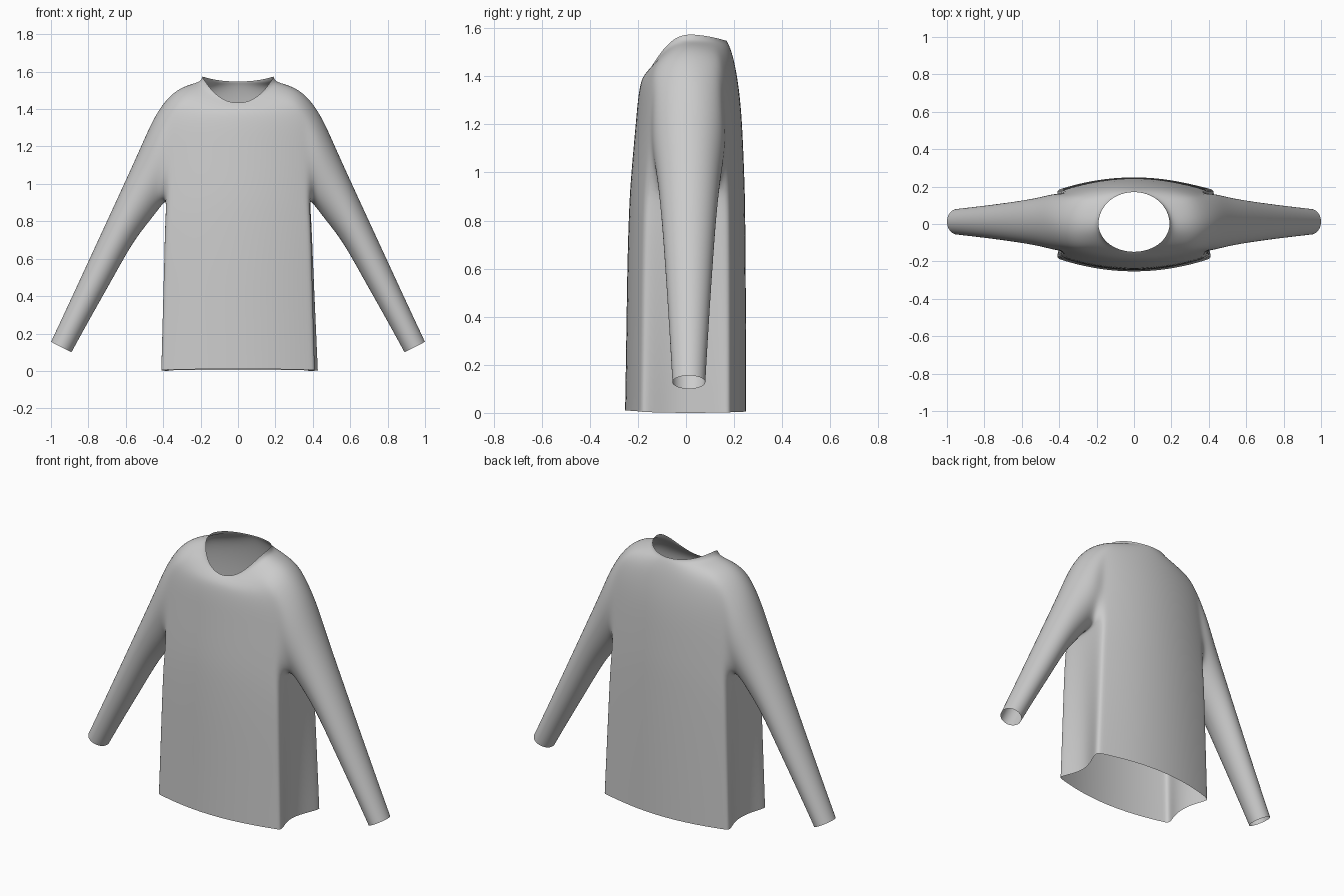
import bpy, bmesh
from math import sin, cos, pi, radians, copysign

cube = bpy.data.objects.get("Cube")
if cube:
    bpy.data.objects.remove(cube)

fabric = bpy.data.materials.new("grey_fabric")
fabric.use_nodes = True
grey = (0.6, 0.6, 0.6, 1)
fabric.diffuse_color = grey
fabric.node_tree.nodes["Principled BSDF"].inputs["Base Color"].default_value = grey

# Torso rings: half width, front y, back y, front z, side z, back z, roundness
RINGS = [
    (.422, -.257, .253, .01, 0, .005, 0), (.412, -.252, .253, .3, .3, .3, 0),
    (.402, -.248, .252, .6, .6, .6, 0), (.395, -.242, .25, .8, .8, .8, 0),
    (.388, -.236, .248, .93, .92, .93, .05), (.385, -.224, .242, 1.07, 1.07, 1.08, .1),
    (.38, -.212, .236, 1.2, 1.21, 1.21, .15), (.378, -.203, .226, 1.3, 1.36, 1.33, .25),
    (.365, -.192, .208, 1.37, 1.48, 1.44, .45), (.29, -.178, .192, 1.4, 1.525, 1.5, .75),
    (.228, -.162, .18, 1.42, 1.54, 1.53, 1), (.202, -.152, .174, 1.43, 1.553, 1.54, 1),
    (.193, -.15, .172, 1.432, 1.575, 1.547, 1),
]
ARM_LOW, ARM_HIGH = 4, 8

# Sleeve rings: outer x, z, inner x, z, half depth
SLEEVE = [
    (.445, 1.375, .405, .885, .155), (.52, 1.2, .47, .8, .135),
    (.62, .98, .56, .69, .117), (.74, .72, .67, .49, .1),
    (.88, .415, .79, .28, .083), (1.001, .156, .889, .099, .07),
]

CORNER = 35
FRONT = [-180 + CORNER + (180 - 2 * CORNER) * i / 8 for i in range(9)]
SIDE = [-CORNER + 2 * CORNER * i / 4 for i in range(1, 4)]
ANGLES = FRONT + SIDE + [a + 180 for a in FRONT] + [a + 180 for a in SIDE]
N = len(ANGLES)


def torso_point(ring, i):
    w, yf, yb, zf, zs, zb, roundness = ring
    a = radians(ANGLES[i])
    depth = yb if sin(a) > 0 else -yf
    # Broad panels front and back with hollow side gussets
    if i % 12 < 9:
        u = sin((i % 12 - 4) / 4 * pi / 2) * (1 if i < 12 else -1)
        px, py = u, copysign(1 - .3 * u * u, sin(a))
    else:
        v = (i % 12 - 10) / 2
        hollow = .13 * max(0, 1 - zs / 1.15)
        px = copysign(1 - hollow * (1 - v * v), cos(a))
        py = .7 * v * (1 if i < 12 else -1)
    px += (cos(a) - px) * roundness
    py += (sin(a) - py) * roundness
    # The back left edge flares a little at the hem
    if px > .8 and py > .3:
        px += .04 * max(0, 1 - zs)
    z_end = zb if sin(a) > 0 else zf
    return px * w, py * depth, z_end + (zs - z_end) * abs(cos(a)) ** 2.3


bm = bmesh.new()
grid = [[bm.verts.new(torso_point(r, i)) for i in range(N)] for r in RINGS]

# Torso faces, leaving an armhole on each side
for r in range(len(RINGS) - 1):
    for i in range(N):
        if ARM_LOW <= r < ARM_HIGH and 8 <= i % 12 < 12:
            continue
        j = (i + 1) % N
        bm.faces.new((grid[r][i], grid[r][j], grid[r + 1][j], grid[r + 1][i]))


def armhole(first):
    # Boundary loop of an armhole, starting at the middle of its top edge
    cols = [(first + k) % N for k in range(5)]
    loop = [grid[ARM_HIGH][cols[k]] for k in (2, 1, 0)]
    loop += [grid[r][cols[0]] for r in range(ARM_HIGH - 1, ARM_LOW - 1, -1)]
    loop += [grid[ARM_LOW][cols[k]] for k in range(1, 5)]
    loop += [grid[r][cols[4]] for r in range(ARM_LOW + 1, ARM_HIGH + 1)]
    return loop + [grid[ARM_HIGH][cols[3]]]


# Sleeves grown from the armholes
for first, side in ((8, 1), (20, -1)):
    loop = armhole(first)
    n = len(loop)
    for ox, oz, ix, iz, depth in SLEEVE:
        ring = []
        for k in range(n):
            a = 2 * pi * k / n
            x = (ox + ix) / 2 + (ox - ix) / 2 * cos(a)
            z = (oz + iz) / 2 + (oz - iz) / 2 * cos(a)
            ring.append(bm.verts.new((side * x, .012 - side * depth * sin(a), z)))
        for k in range(n):
            j = (k + 1) % n
            bm.faces.new((loop[k], loop[j], ring[j], ring[k]))
        loop = ring

bmesh.ops.recalc_face_normals(bm, faces=bm.faces)
for f in bm.faces:
    f.smooth = True
mesh = bpy.data.meshes.new("long_sleeved_shirt")
bm.to_mesh(mesh)
bm.free()
mesh.materials.append(fabric)
shirt = bpy.data.objects.new("long_sleeved_shirt", mesh)
bpy.context.collection.objects.link(shirt)
sub = shirt.modifiers.new("soft_cloth", 'SUBSURF')
sub.levels = sub.render_levels = 2
